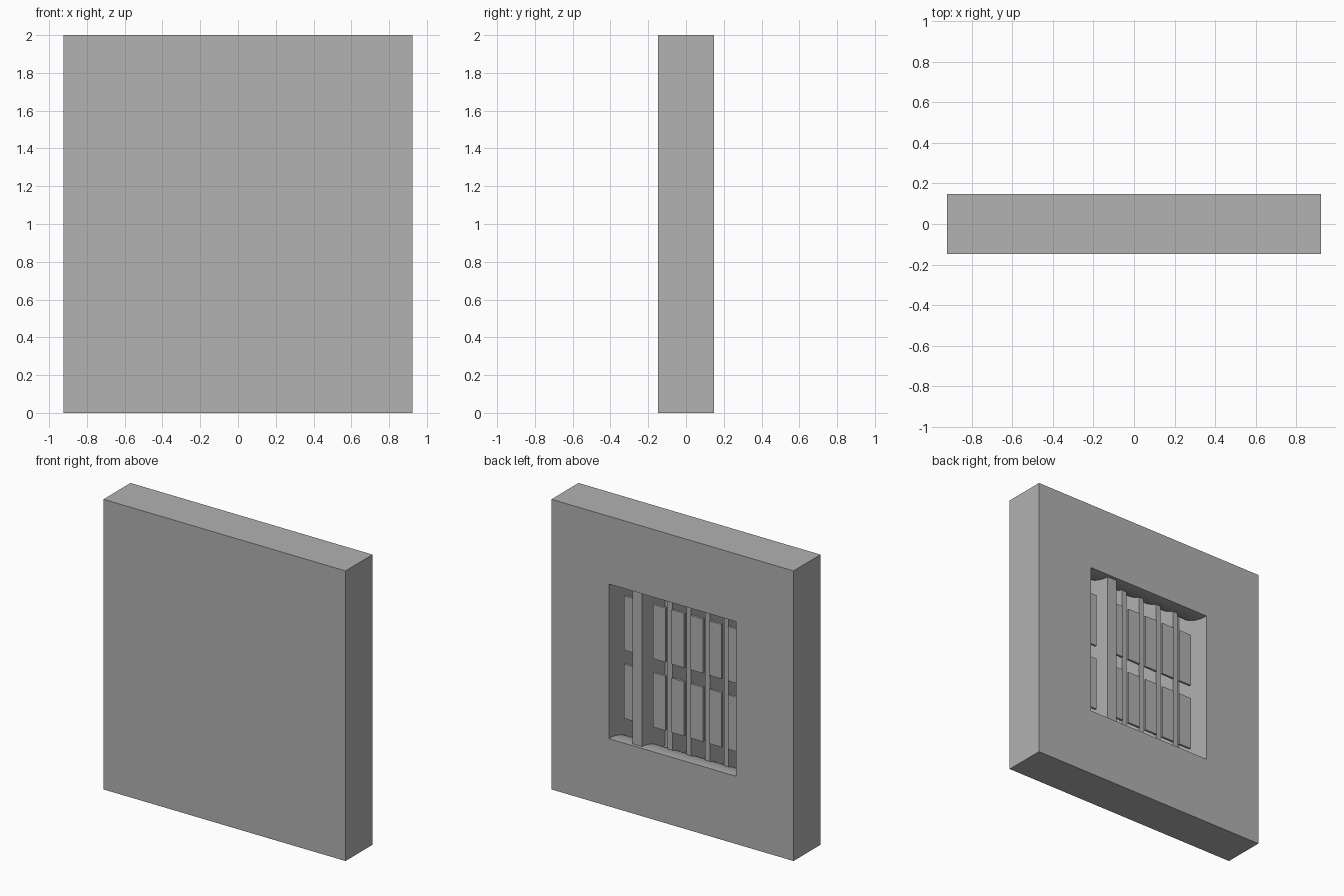
import bpy, bmesh, math

old = bpy.data.objects.get("Cube")
if old:
    bpy.data.objects.remove(old, do_unlink=True)

# Single plain grey
grey = bpy.data.materials.new("plain_grey")
grey.use_nodes = True
colour = (0.445, 0.445, 0.445, 1)
grey.diffuse_color = colour
grey.node_tree.nodes["Principled BSDF"].inputs["Base Color"].default_value = colour

HALF_W, HALF_D, HEIGHT = 0.923, 0.147, 2.0
OPEN_W, OPEN_H = 0.486, 0.533      # half sizes of the opening
CAVITY, RADIUS = 0.275, 0.38       # cavity depth, curve of sill and lintel
MID = HEIGHT / 2


def finish(name, bm):
    bmesh.ops.recalc_face_normals(bm, faces=bm.faces)
    mesh = bpy.data.meshes.new(name)
    bm.to_mesh(mesh)
    bm.free()
    mesh.materials.append(grey)
    obj = bpy.data.objects.new(name, mesh)
    bpy.context.collection.objects.link(obj)
    return obj


def box(name, x, depth, z):
    """Box from ranges; depth is measured inward from the back face."""
    bm = bmesh.new()
    bmesh.ops.create_cube(bm, size=1)
    y = (HALF_D - depth[1], HALF_D - depth[0])
    for v in bm.verts:
        v.co = [r[0] if c < 0 else r[1] for c, r in zip(v.co, (x, y, z))]
    return finish(name, bm)


# Wall slab
wall = box("wall_slab", (-HALF_W, HALF_W), (0, 2 * HALF_D), (0, HEIGHT))

# Recess with flaring curved sill and lintel
steps = 14
arc = [(-0.05, OPEN_H)]
for i in range(steps + 1):
    d = CAVITY * i / steps
    arc.append((d, OPEN_H + RADIUS - math.sqrt(RADIUS ** 2 - d ** 2)))
profile = arc + [(d, -h) for d, h in reversed(arc)]
bm = bmesh.new()
face = bm.faces.new([bm.verts.new((-OPEN_W, HALF_D - d, MID + h)) for d, h in profile])
side = bmesh.ops.extrude_face_region(bm, geom=[face])["geom"]
bmesh.ops.translate(bm, vec=(2 * OPEN_W, 0, 0),
                    verts=[g for g in side if isinstance(g, bmesh.types.BMVert)])
cutter = finish("recess_cutter", bm)
cutter.hide_render = True

cut = wall.modifiers.new("recess", "BOOLEAN")
cut.operation = "DIFFERENCE"
cut.solver = "EXACT"
cut.object = cutter
bpy.ops.object.select_all(action="DESELECT")
wall.select_set(True)
bpy.context.view_layer.objects.active = wall
bpy.ops.object.modifier_apply(modifier=cut.name)
bpy.data.objects.remove(cutter, do_unlink=True)
bpy.ops.object.shade_smooth_by_angle(angle=math.radians(30))

# Wide post standing near the opening
FULL = (MID - 0.62, MID + 0.62)
box("wide_post", (0.249, 0.324), (0.025, CAVITY + 0.005), FULL)

# Thin plates in two rows, one column beyond the post
PITCH, PLATE = 0.143, 0.048
columns = [0.396] + [-0.396 + PITCH * i for i in range(5)]
for i, x in enumerate(columns):
    for row, low in (("lower", MID - 0.423), ("upper", MID + 0.048)):
        box(f"{row}_plate_{i + 1}", (x - PLATE, x + PLATE), (0.106, 0.122), (low, low + 0.375))

# Narrow fins between neighbouring columns
for i in range(4):
    x = -0.396 + PITCH * (i + 0.5)
    box(f"narrow_fin_{i + 1}", (x - 0.019, x + 0.019), (0.122, CAVITY + 0.005), FULL)
